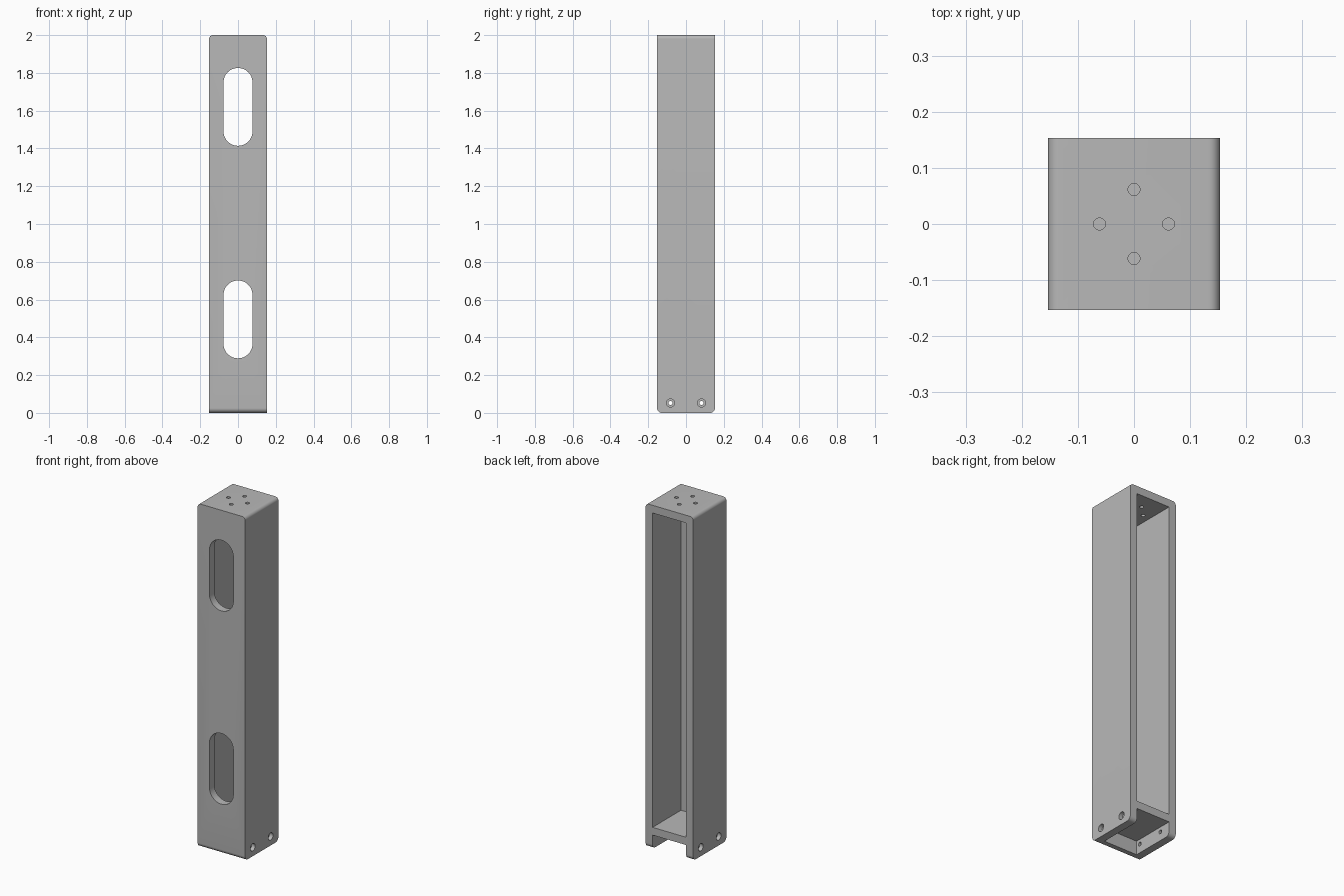
import bpy, bmesh, math
from mathutils import Matrix, Vector

old = bpy.data.objects.get("Cube")
if old:
    bpy.data.objects.remove(old, do_unlink=True)

HALF, HEIGHT, WALL = 0.153, 2.0, 0.045
FLOOR_UNDER, FLOOR_TOP = 0.08, 0.125

grey = bpy.data.materials.new("plain_grey")
grey.use_nodes = True
colour = (0.48, 0.48, 0.48, 1)
grey.diffuse_color = colour
grey.node_tree.nodes["Principled BSDF"].inputs["Base Color"].default_value = colour


def finish(name, bm):
    bmesh.ops.recalc_face_normals(bm, faces=bm.faces)
    mesh = bpy.data.meshes.new(name)
    bm.to_mesh(mesh)
    bm.free()
    mesh.materials.append(grey)
    obj = bpy.data.objects.new(name, mesh)
    bpy.context.collection.objects.link(obj)
    return obj


def box_mesh(low, high):
    low, high = Vector(low), Vector(high)
    bm = bmesh.new()
    bmesh.ops.create_cube(bm, size=1)
    for v in bm.verts:
        v.co = (low + high) / 2 + v.co * (high - low)
    return bm


def cylinder(name, centre, radius, depth, axis, sides=32):
    bm = bmesh.new()
    turn = Vector((0, 0, 1)).rotation_difference(Vector(axis)).to_matrix().to_4x4()
    bmesh.ops.create_cone(bm, cap_ends=True, segments=sides, radius1=radius,
                          radius2=radius, depth=depth,
                          matrix=Matrix.Translation(centre) @ turn)
    return finish(name, bm)


def slot(name, z, radius, reach):
    # Upright stadium outline pushed through the front wall
    bm = bmesh.new()
    ring = []
    for end, start in ((1, 0), (-1, math.pi)):
        for i in range(25):
            a = start + math.pi * i / 24
            ring.append(bm.verts.new((radius * math.cos(a), -HALF - 0.05,
                                      z + end * reach + radius * math.sin(a))))
    face = bm.faces.new(ring)
    out = bmesh.ops.extrude_face_region(bm, geom=[face])
    moved = [g for g in out["geom"] if isinstance(g, bmesh.types.BMVert)]
    bmesh.ops.translate(bm, verts=moved, vec=(0, WALL + 0.1, 0))
    return finish(name, bm)


# Main body with rounded top side edges and rounded bottom front/back edges
bm = box_mesh((-HALF, -HALF, 0), (HALF, HALF, HEIGHT))


def round_edges(z, axis, radius):
    edges = [e for e in bm.edges
             if all(abs(v.co.z - z) < 1e-4 for v in e.verts)
             and abs(e.verts[0].co[axis] - e.verts[1].co[axis]) < 1e-4]
    bmesh.ops.bevel(bm, geom=edges, offset=radius, segments=8, profile=0.5,
                    affect='EDGES')


round_edges(HEIGHT, 0, 0.02)
round_edges(0, 1, 0.025)
body = finish("column_housing", bm)

# Main rear pocket and lower recess, both open at the back
inner = HALF - WALL
cutters = [
    finish("rear_pocket_cutter", box_mesh((-inner, -inner, FLOOR_TOP),
                                          (inner, HALF + 0.1, HEIGHT - WALL))),
    finish("base_recess_cutter", box_mesh((-inner, -inner, -0.1),
                                          (inner, HALF + 0.1, FLOOR_UNDER))),
]

# Front slots
for z in (0.495, 1.62):
    cutters.append(slot("front_slot_cutter", z, 0.077, 0.129))

# Four holes in the top plate
for i in range(4):
    a = i * math.pi / 2
    centre = (0.0615 * math.cos(a), 0.0615 * math.sin(a), HEIGHT)
    cutters.append(cylinder("top_hole_cutter", centre, 0.0107, 0.2, (0, 0, 1)))

# Counterbored screw holes in the lower legs
for side in (-1, 1):
    for y in (-0.082, 0.082):
        cutters.append(cylinder("screw_hole_cutter", (side * HALF, y, 0.052),
                                0.011, 0.15, (1, 0, 0)))
        cutters.append(cylinder("counterbore_cutter", (side * HALF, y, 0.052),
                                0.0215, 0.046, (1, 0, 0)))

# Cut everything out, then discard the cutters
for cutter in cutters:
    cutter.hide_render = True
    mod = body.modifiers.new("cut", 'BOOLEAN')
    mod.operation = 'DIFFERENCE'
    mod.solver = 'EXACT'
    mod.object = cutter
bpy.context.view_layer.update()
graph = bpy.context.evaluated_depsgraph_get()
result = bpy.data.meshes.new_from_object(body.evaluated_get(graph))
body.modifiers.clear()
body.data = result
result.materials.clear()
result.materials.append(grey)
for p in result.polygons:
    p.material_index = 0
for cutter in cutters:
    bpy.data.objects.remove(cutter, do_unlink=True)

bpy.ops.object.select_all(action='DESELECT')
body.select_set(True)
bpy.context.view_layer.objects.active = body
bpy.ops.object.shade_smooth_by_angle(angle=math.radians(30))
